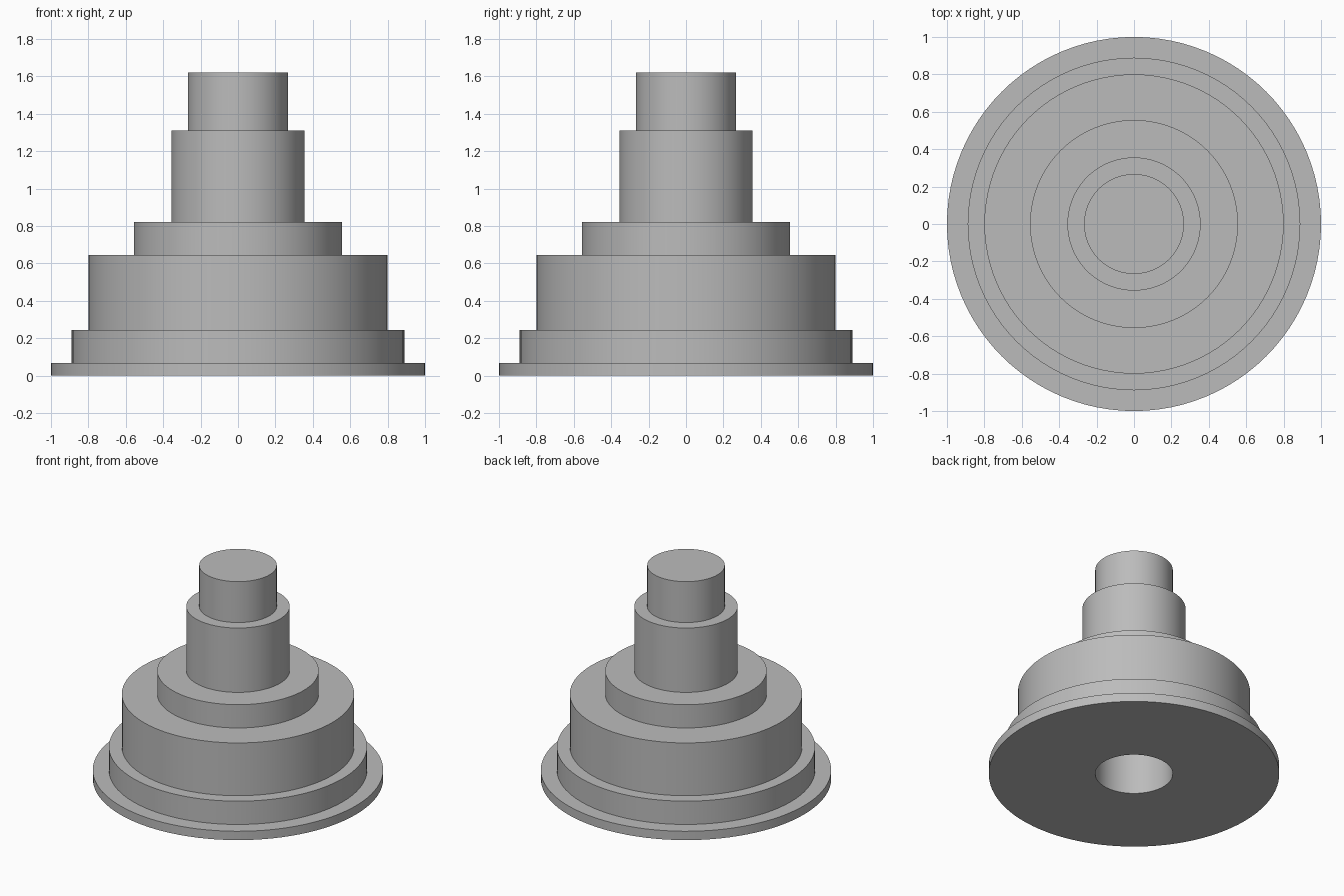
import bpy
import bmesh
import math

cube = bpy.data.objects.get("Cube")
if cube:
    bpy.data.objects.remove(cube, do_unlink=True)

SEGMENTS = 96
BORE_RADIUS = 0.267
BORE_DEPTH = 0.645

# Single plain grey
grey = bpy.data.materials.new("plain grey")
grey.use_nodes = True
colour = (0.5, 0.5, 0.5, 1.0)
grey.diffuse_color = colour
grey.node_tree.nodes["Principled BSDF"].inputs["Base Color"].default_value = colour

# Steps from the base upwards: radius, top height
steps = [(1.0, 0.067), (0.889, 0.244), (0.8, 0.645),
         (0.556, 0.822), (0.356, 1.311), (0.267, 1.622)]

# Half section: blind bore, underside, stepped outside, flat top
profile = [(0, BORE_DEPTH), (BORE_RADIUS, BORE_DEPTH), (BORE_RADIUS, 0)]
bottom = 0
for radius, top in steps:
    profile += [(radius, bottom), (radius, top)]
    bottom = top
profile.append((0, bottom))

# Turn the section around the vertical axis
bm = bmesh.new()
verts = [bm.verts.new((r, 0, z)) for r, z in profile]
edges = [bm.edges.new(pair) for pair in zip(verts, verts[1:])]
bmesh.ops.spin(bm, geom=verts + edges, cent=(0, 0, 0), axis=(0, 0, 1),
               angle=math.tau, steps=SEGMENTS)
bmesh.ops.remove_doubles(bm, verts=bm.verts, dist=0.0001)
bmesh.ops.recalc_face_normals(bm, faces=bm.faces)
mesh = bpy.data.meshes.new("stepped_hub")
bm.to_mesh(mesh)
bm.free()
mesh.materials.append(grey)

hub = bpy.data.objects.new("stepped_hub", mesh)
bpy.context.collection.objects.link(hub)
bpy.context.view_layer.objects.active = hub
hub.select_set(True)
bpy.ops.object.shade_smooth_by_angle(angle=math.radians(30))
